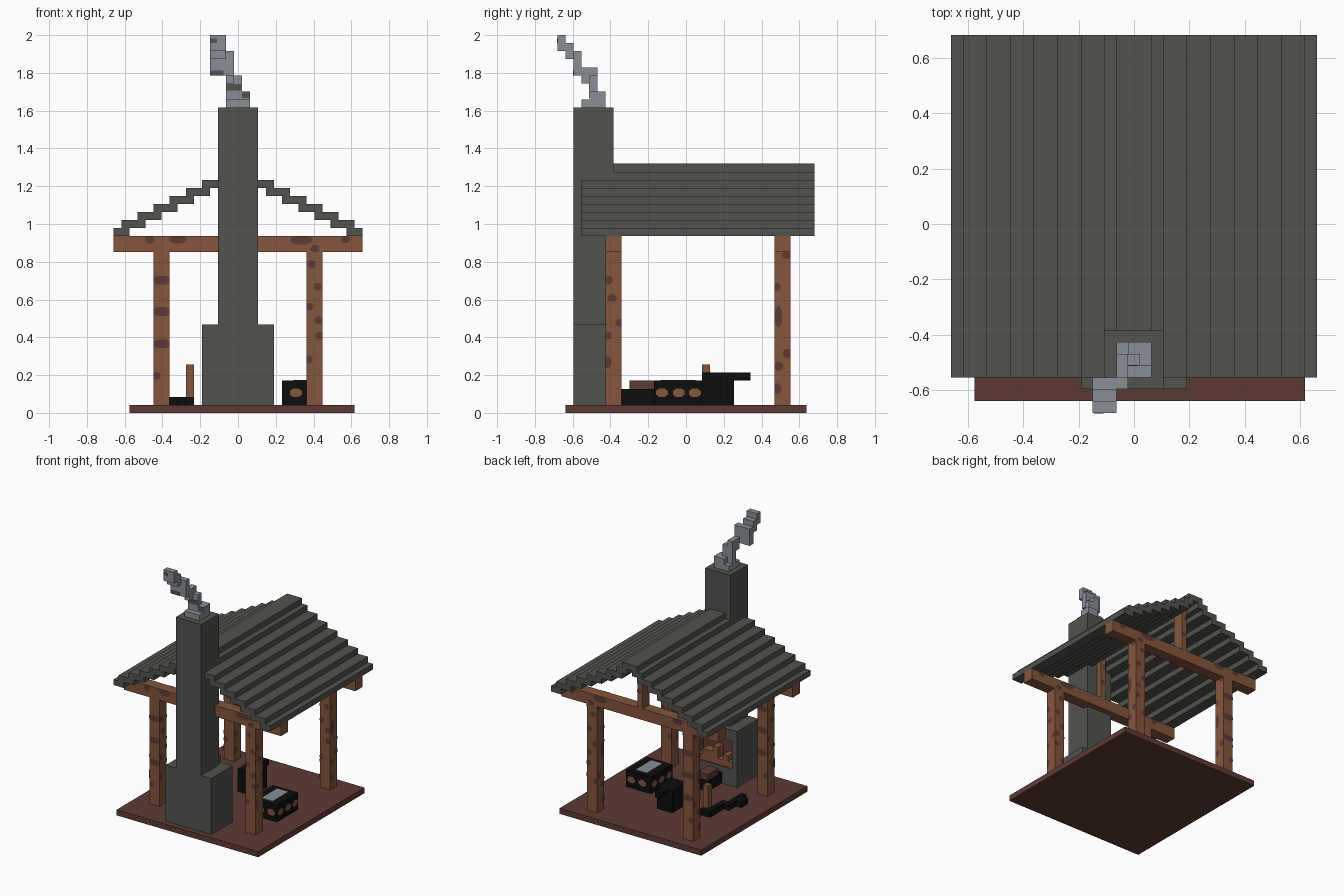
import bpy, bmesh, math, random
from mathutils import Vector

if "Cube" in bpy.data.objects:
    bpy.data.objects.remove(bpy.data.objects["Cube"], do_unlink=True)

U = 2 / 47  # size of one block
rng = random.Random(4)


def material(name, rgb):
    m = bpy.data.materials.new(name)
    m.use_nodes = True
    m.diffuse_color = (*rgb, 1)
    m.node_tree.nodes["Principled BSDF"].inputs["Base Color"].default_value = (*rgb, 1)
    return m


STONE = material("dark stone", (0.085, 0.087, 0.076))
WOOD = material("brown wood", (0.235, 0.092, 0.044))
DARK = material("dark red wood", (0.112, 0.042, 0.034))
SMOKE = material("smoke grey", (0.25, 0.275, 0.305))
BLACK = material("black iron", (0.004, 0.004, 0.004))


def finish(name, bm, mat):
    me = bpy.data.meshes.new(name)
    bm.to_mesh(me)
    bm.free()
    me.materials.append(mat)
    ob = bpy.data.objects.new(name, me)
    bpy.context.collection.objects.link(ob)
    return ob


def part(name, mat, *boxes):
    """One object from boxes (x0, x1, y0, y1, z0, z1), in blocks."""
    bm = bmesh.new()
    for x0, x1, y0, y1, z0, z1 in boxes:
        vs = bmesh.ops.create_cube(bm, size=1)["verts"]
        for v in vs:
            v.co = Vector((x1 if v.co.x > 0 else x0,
                           y1 if v.co.y > 0 else y0,
                           z1 if v.co.z > 0 else z0)) * U
    return finish(name, bm, mat)


def spots(name, mat, box, axis, side, marks):
    """Thin eight-sided marks (a, b, radius_a, radius_b) cut off at the edges of one box face."""
    ia, ib = [i for i in range(3) if i != axis]
    bm = bmesh.new()
    for a, b, ra, rb in marks:
        ring = []
        for i in range(8):
            t = math.tau * (i + 0.5) / 8
            co = [0, 0, 0]
            co[axis] = box[2 * axis + side] + (0.06 if side else -0.06)
            co[ia] = min(max(a + ra * math.cos(t), box[2 * ia]), box[2 * ia + 1])
            co[ib] = min(max(b + rb * math.sin(t), box[2 * ib]), box[2 * ib + 1])
            co = Vector(co) * U
            if not ring or (co - ring[-1].co).length > 1e-5:
                ring.append(bm.verts.new(co))
        f = bm.faces.new(ring)
        f.normal_update()
        if (f.normal[axis] > 0) != bool(side):
            f.normal_flip()
    return finish(name, bm, mat)


# Floor
part("floor", DARK, (-13.5, 14.5, -15, 15, 0, 1))

# Four posts, each with knots on all sides: (height, offset, half width, half height)
FRONT_LEFT = [(16.5, 0, 1.5, .6), (12.6, 0, 1.5, .6), (8.6, 0, 1.5, .6), (4.6, -.6, .5, .5)]
FRONT_RIGHT = [(18.5, -.3, .5, .5), (15.7, .4, .5, .5), (13.2, -.6, .5, .5),
               (11.5, .5, .5, .5), (9.6, .7, .6, .5), (6.6, -.7, .5, .5)]
SIDE_FRONT = [(21.4, -.6, .6, .5), (16.5, -.6, .5, .6), (14.3, -.2, .6, .5),
              (11.2, .7, .5, .5), (9.6, -.7, .5, .5), (6.3, -.8, .6, .8)]
SIDE_BACK = [(19.7, .5, .6, .5), (15.7, -.7, .5, .5), (12, -.5, .5, 1.4),
             (7.4, .6, .6, .6), (5.8, -.5, .6, .6), (3, -.7, .6, .7)]
for xn, x in (("right", -9.5), ("left", 9.5)):
    for yn, y in (("front", -9), ("back", 12)):
        box = (x - 1, x + 1, y - 1, y + 1, 1, 20)
        name = f"{yn}_{xn}_post"
        part(name, WOOD, box)
        across = FRONT_LEFT if x < 0 else FRONT_RIGHT
        along = SIDE_FRONT if y < 0 else SIDE_BACK
        for side in (0, 1):
            spots(f"{name}_knots_y{side}", DARK, box, 1, side,
                  [(x + o, z, w, h) for z, o, w, h in across])
            spots(f"{name}_knots_x{side}", DARK, box, 0, side,
                  [(y + o, z, w, h) for z, o, w, h in along])

# Cross beams with knots, and king posts under the ridge
for yn, y in (("front", -9), ("back", 12)):
    box = (-15.5, 15.5, y - 1, y + 1, 20, 22)
    part(f"{yn}_beam", WOOD, box)
    for side in (0, 1):
        spots(f"{yn}_beam_knots_{side}", DARK, box, 1, side,
              [(-11, 21.6, .6, .6), (-7.5, 21.6, 1.1, .6), (7.9, 21.5, 1.5, .6),
               (9.6, 20.4, .6, .5), (13.4, 21.6, .6, .5)])
    king = (-.5, .5, y - 1, y + 1, 22, 30)
    part(f"{yn}_king_post", WOOD, king)
    spots(f"{yn}_king_post_knots", DARK, king, 1, 1, [(.2, 25, .5, .5), (-.3, 28, .4, .5)])

# Stepped roof: one course per level, mirrored, left open around the chimney at the ridge
courses = []
for k in range(8):
    a = 0 if k == 0 else 2 * k - 1
    b = 2 if k == 0 else min(a + 3, 15)
    y0 = -9 if k == 7 else -13
    for s in (-1, 1):
        x0, x1 = sorted((s * (15.5 - a), s * (15.5 - b)))
        courses.append((x0, x1, y0, 16, 22 + k, 23 + k))
courses.append((-1.5, 1.5, -9, 16, 30, 31))
part("roof", STONE, *courses)

# Chimney and forge hearth with an opening towards the back
part("chimney", STONE, (-2.5, 2.5, -14, -9, 11, 38))
part("hearth", STONE,
     (-4.5, 4.5, -14, -10, 1, 11), (-4.5, 4.5, -10, -8, 1, 4),
     (-4.5, 4.5, -10, -8, 9, 11),
     (-4.5, -3.5, -10, -8, 4, 9), (3.5, 4.5, -10, -8, 4, 9))
flames = [(x - .5, x + .5, -9.9, -8.3, 4, 4 + rng.choice((1, 2, 3))) for x in range(-3, 4)]
part("hearth_fire", WOOD, *flames)
part("hearth_back", DARK, (-3.5, 3.5, -10, -9.9, 4, 9))

# Smoke drifting forward from the chimney
part("smoke", SMOKE,
     (-1.5, 1.5, -13, -10, 38, 39), (-.5, 1.5, -12, -10, 39, 40),
     (-1.5, .5, -12, -11, 39, 42), (-1.5, -.5, -13, -11, 41, 43),
     (-3.5, -.5, -14, -13, 42, 45), (-3.5, -1.5, -15, -14, 44, 46),
     (-3.5, -1.5, -16, -15, 45, 47))
part("smoke_soot", STONE, (-1.4, .4, -12.05, -12, 40.1, 40.9),
     (-3.4, -1.8, -14.05, -14, 42, 42.6), (-3.4, -2.6, -16.05, -16, 46, 46.6),
     (.5, 1.4, -12.05, -12, 39.2, 40))

# Water trough with wooden marks
trough = (5.5, 10.5, -4, 2, 1, 4)
part("trough", BLACK, trough)
part("trough_water", SMOKE, (6.9, 9.1, -3.2, 1.2, 4, 4.08))
for side in (0, 1):
    spots(f"trough_side_marks_{side}", WOOD, trough, 0, side,
          [(y, 2.5, .8, .6) for y in (-3, -.9, 1.1)])
    spots(f"trough_end_marks_{side}", WOOD, trough, 1, side,
          [(7.2, 2.5, .8, .6), (9.4, 2.5, .8, .6)])

# Anvil with horn
part("anvil", BLACK, (-1.5, 1.5, 2, 6, 1, 5), (-.5, .5, 6, 8, 4, 5))

# Bellows in front of the hearth
part("bellows_nozzle", BLACK, (-1.5, 1.5, -8, -4, 1, 3))
part("bellows_body", DARK, (-1.5, .5, -7, -4, 3, 4))

# Hammer standing on its head, and tongs lying on the floor
part("hammer_head", BLACK, (-7.5, -5.5, 2, 4, 1, 2))
part("hammer_handle", WOOD, (-6.5, -5.5, 2, 3, 2, 6))
part("tongs", BLACK, (-7.5, -6.5, -1, 2, 1, 2), (-8.5, -7.5, -3, 0, 1, 2),
     (-9.5, -8.5, -4, -2, 1, 2), (-8.5, -7.5, -5, -3, 1, 2))
